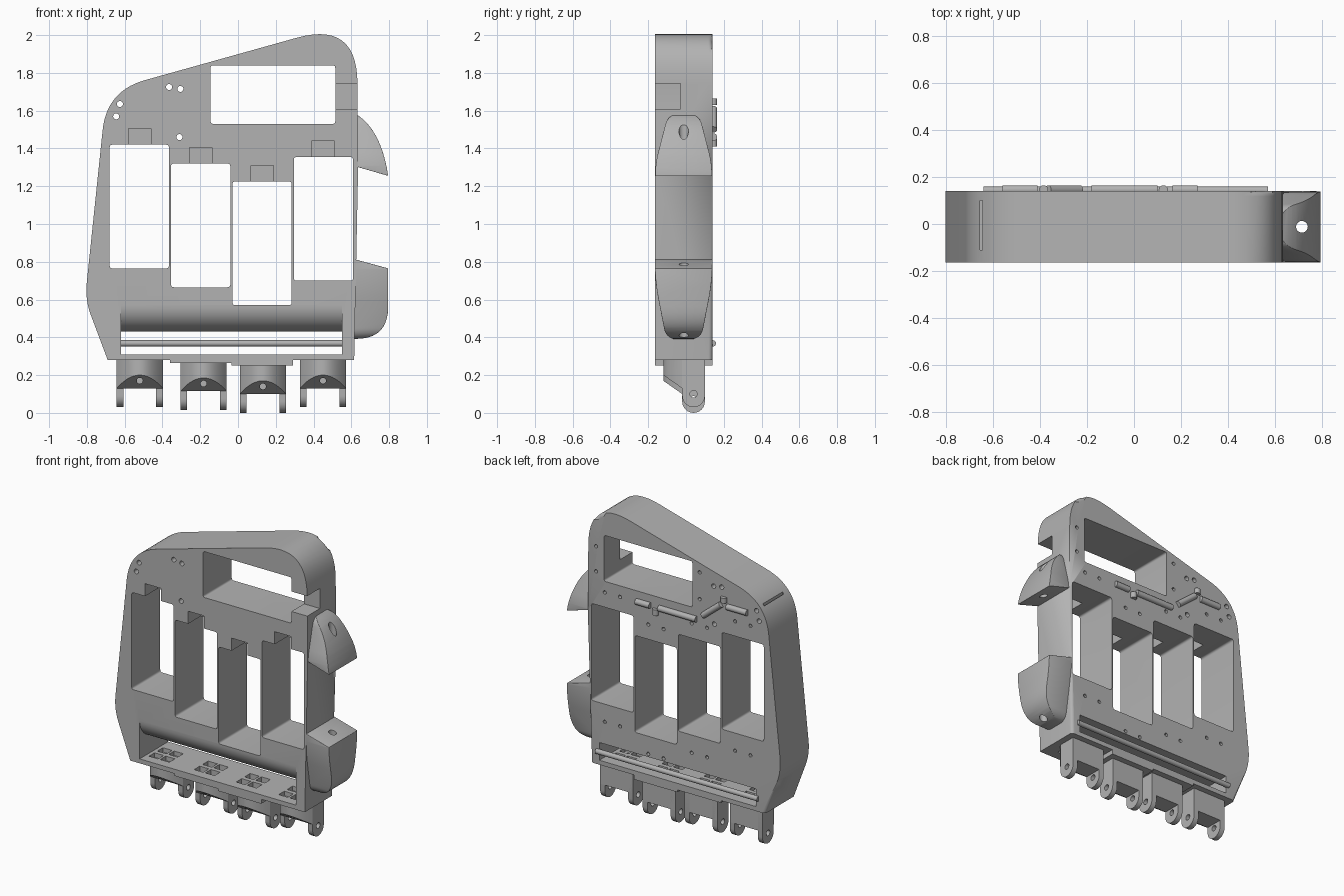
import bpy, bmesh, math
from mathutils import Vector

cube = bpy.data.objects.get("Cube")
if cube:
    bpy.data.objects.remove(cube, do_unlink=True)

grey = bpy.data.materials.new("light_grey")
grey.use_nodes = True
grey.diffuse_color = (0.45, 0.45, 0.45, 1)
grey.node_tree.nodes["Principled BSDF"].inputs["Base Color"].default_value = (0.45, 0.45, 0.45, 1)

FRONT, BACK = -0.165, 0.14
parts = []


def make(name, bm):
    bmesh.ops.recalc_face_normals(bm, faces=bm.faces)
    mesh = bpy.data.meshes.new(name)
    bm.to_mesh(mesh)
    bm.free()
    mesh.materials.append(grey)
    obj = bpy.data.objects.new(name, mesh)
    bpy.context.collection.objects.link(obj)
    parts.append(obj)
    return obj


def place(axis, u, v, w):
    return {"x": (w, u, v), "y": (u, w, v), "z": (u, v, w)}[axis]


def prism(name, pts, axis, lo, hi, back_bevel=0):
    """Extrude a 2D outline along an axis."""
    bm = bmesh.new()
    a = [bm.verts.new(place(axis, u, v, lo)) for u, v in pts]
    b = [bm.verts.new(place(axis, u, v, hi)) for u, v in pts]
    bm.faces.new(a)
    bm.faces.new(b)
    for i in range(len(pts)):
        j = (i + 1) % len(pts)
        bm.faces.new((a[i], a[j], b[j], b[i]))
    if back_bevel:
        rim = [e for e in bm.edges if all(v.co.y > hi - 0.001 for v in e.verts)
               and sum(v.co.z for v in e.verts) > 0.57]
        bmesh.ops.bevel(bm, geom=rim, offset=back_bevel, segments=4,
                        profile=0.5, affect="EDGES")
    return make(name, bm)


def rounded(corners, steps=10):
    """Outline from (u, v[, curve distance]) corners, softened by Bezier arcs."""
    out = []
    for i, c in enumerate(corners):
        p = Vector(c[:2])
        if len(c) == 2:
            out.append(p)
            continue
        before, after = Vector(corners[i - 1][:2]), Vector(corners[(i + 1) % len(corners)][:2])
        s = p + (before - p).normalized() * c[2]
        e = p + (after - p).normalized() * c[2]
        for k in range(steps + 1):
            t = k / steps
            out.append(s * (1 - t) ** 2 + p * 2 * t * (1 - t) + e * t * t)
    return out


def rect(u0, u1, v0, v1, r=0):
    pts = [(u0, v0), (u1, v0), (u1, v1), (u0, v1)]
    return rounded([p + (r,) for p in pts], 4) if r else pts


def disc(u, v, r, n=20):
    return [(u + r * math.cos(2 * math.pi * i / n), v + r * math.sin(2 * math.pi * i / n))
            for i in range(n)]


def rod(name, start, end, r):
    s, e = Vector(start), Vector(end)
    bm = bmesh.new()
    bmesh.ops.create_cone(bm, cap_ends=True, segments=16, radius1=r, radius2=r,
                          depth=(e - s).length)
    bm.transform((e - s).to_track_quat("Z", "Y").to_matrix().to_4x4())
    bmesh.ops.translate(bm, verts=bm.verts, vec=(s + e) / 2)
    return make(name, bm)


def carve(obj, cutters, op="DIFFERENCE", bevel=0):
    """Apply booleans, then remove the cutters."""
    for c in cutters:
        m = obj.modifiers.new("cut", "BOOLEAN")
        m.operation, m.solver, m.object = op, "EXACT", c
    if bevel:
        m = obj.modifiers.new("soften", "BEVEL")
        m.width, m.segments = bevel, 3
        m.limit_method, m.angle_limit = "ANGLE", math.radians(50)
    graph = bpy.context.evaluated_depsgraph_get()
    mesh = bpy.data.meshes.new_from_object(obj.evaluated_get(graph))
    obj.modifiers.clear()
    obj.data = mesh
    for c in cutters:
        parts.remove(c)
        bpy.data.objects.remove(c, do_unlink=True)


# Main body with a stepped lower edge
body = prism("palm_body", rounded([
    (-0.69, 0.28), (-0.81, 0.6, 0.09), (-0.695, 1.705, 0.21), (0.63, 2.075, 0.33),
    (0.636, 1.3), (0.615, 0.28), (0.29, 0.28), (0.29, 0.25), (-0.035, 0.25),
    (-0.035, 0.265), (-0.36, 0.265), (-0.36, 0.28)], 14), "y", FRONT, BACK, 0.022)

cutters = []


def hole(pts, axis="y", lo=-0.5, hi=0.5):
    cutters.append(prism("cutter", pts, axis, lo, hi))


# Motor bays: centre, lower edge, cable notch centre
bays = [(-0.5225, 0.765, -0.52), (-0.1975, 0.665, -0.197),
        (0.1275, 0.57, 0.128), (0.4525, 0.70, 0.45)]
for cx, z, nx in bays:
    top = z + 0.655
    hole(rect(cx - 0.157, cx + 0.157, z, top, 0.016))
    hole(rect(nx - 0.06, nx + 0.06, top - 0.03, top + 0.085), "y", -0.5, -0.03)
    for dx in (-0.057, 0.057):
        for hz in (z - 0.12, top + 0.1):
            hole(disc(cx + dx, hz, 0.012, 12), "y", BACK - 0.06, 0.5)

# Upper window with its side notch
hole(rect(-0.145, 0.515, 1.53, 1.84, 0.014))
hole(rect(0.5, 0.75, 1.61, 1.745), "y", -0.5, -0.03)

# Mounting holes and the strap slit
for x, z in [(-0.625, 1.635), (-0.645, 1.57), (-0.365, 1.725), (-0.305, 1.715), (-0.31, 1.46)]:
    hole(disc(x, z, 0.016, 14))
for x, z in [(0.575, 1.75), (0.575, 1.58), (-0.2, 1.78), (-0.2, 1.6)]:
    hole(disc(x, z, 0.012, 12), "y", BACK - 0.06, 0.5)
hole(rect(-0.655, -0.645, -0.11, 0.1), "z", 1.62, 1.8)

# Tendon channel with a rounded upper lip
lip = [(-0.02 - 0.145 * math.cos(t * math.pi / 24), 0.57 - 0.14 * math.sin(t * math.pi / 24))
       for t in range(13)]
hole([(-0.4, 0.31), (-0.4, 0.57)] + lip + [(0.4, 0.43), (0.4, 0.31)], "x", -0.62, 0.55)

# Paired floor openings above each knuckle
knuckles = [(-0.52, 0.28), (-0.182, 0.265), (0.132, 0.25), (0.45, 0.28)]
for cx, z in knuckles:
    for dx in (-0.042, 0.042):
        for y in (-0.07, 0.02):
            hole(rect(cx + dx - 0.034, cx + dx + 0.034, y - 0.03, y + 0.03), "z", 0.2, 0.36)
carve(body, cutters)

# Knuckles: curved nose, block and a forked hinge
HALF = 0.122
for n, (cx, top) in enumerate(knuckles, 1):
    arc = [(cx + HALF * i / 10, -0.02 - 0.1 * (1 - (i / 10) ** 2)) for i in range(-10, 11)]
    nose = prism(f"knuckle_nose_{n}", arc, "z", top - 0.15, top)
    for v in nose.data.vertices:
        if v.co.z < top - 0.1:
            v.co.z += 0.7 * (-0.02 - v.co.y)
    carve(nose, [prism("cutter", disc(cx, top - 0.11, 0.016), "y", -0.4, 0.3)])
    prism(f"knuckle_block_{n}", rect(-0.02, 0.1, top - 0.15, top), "x", cx - HALF, cx + HALF)
    fork = [(-0.02, top)] + [
        (0.04 - 0.06 * math.cos(k * math.pi / 12), top - 0.19 - 0.06 * math.sin(k * math.pi / 12))
        for k in range(13)] + [(0.1, top)]
    for side, x in (("right", cx - HALF), ("left", cx + HALF - 0.035)):
        prong = prism(f"hinge_prong_{n}_{side}", fork, "x", x, x + 0.035)
        carve(prong, [prism("cutter", disc(0.04, top - 0.18, 0.019), "x", x - 0.1, x + 0.1)])

# Thumb brackets: front outline crossed with side outline
arch = [(0.635 * (1 - t) ** 2 + 1.52 * t * (1 - t) + 0.795 * t * t,
         1.575 * (1 - t) ** 2 + 2.98 * t * (1 - t) + 1.255 * t * t)
        for t in [k / 12 for k in range(13)]]
brackets = {
    "upper_thumb_bracket": (
        [(0.622, 1.58)] + arch + [(0.622, 1.305)],
        rounded([(FRONT, 1.2), (-0.16, 1.33, 0.05), (-0.095, 1.582, 0.06),
                 (0.07, 1.582, 0.06), (0.135, 1.33, 0.05), (BACK, 1.2)])),
    "lower_thumb_bracket": (
        rounded([(0.612, 0.815), (0.795, 0.765), (0.795, 0.392, 0.17), (0.612, 0.392)]),
        rounded([(FRONT, 0.84), (FRONT, 0.7, 0.1), (-0.105, 0.39, 0.06),
                 (0.08, 0.39, 0.06), (BACK, 0.7, 0.1), (BACK, 0.84)])),
}
for name, (front, side) in brackets.items():
    bracket = prism(name, front, "y", -0.3, 0.3)
    carve(bracket, [prism("cutter", side, "x", 0.5, 0.9)], "INTERSECT", 0.018)
    carve(bracket, [prism("cutter", disc(0.715, -0.012, 0.025), "z", 0.2, 1.8)])

# Tendon bar and the guide tubes on the back
rod("tendon_bar", (-0.64, 0.142, 0.368), (0.57, 0.142, 0.368), 0.017)
tubes = [((0.165, 1.46), (0.27, 1.46)), ((-0.18, 1.46), (0.1, 1.46)),
         ((-0.23, 1.5), (-0.365, 1.61)), ((-0.56, 1.605), (-0.41, 1.605)),
         ((0.125, 1.41), (0.125, 1.45)), ((-0.385, 1.63), (-0.385, 1.665))]
for n, (a, b) in enumerate(tubes, 1):
    rod(f"guide_tube_{n}", (a[0], 0.145, a[1]), (b[0], 0.145, b[1]), 0.02)

# Smooth the curved faces, keep the edges crisp
bpy.ops.object.select_all(action="DESELECT")
for obj in parts:
    obj.select_set(True)
bpy.context.view_layer.objects.active = body
bpy.ops.object.shade_smooth_by_angle(angle=math.radians(30))
